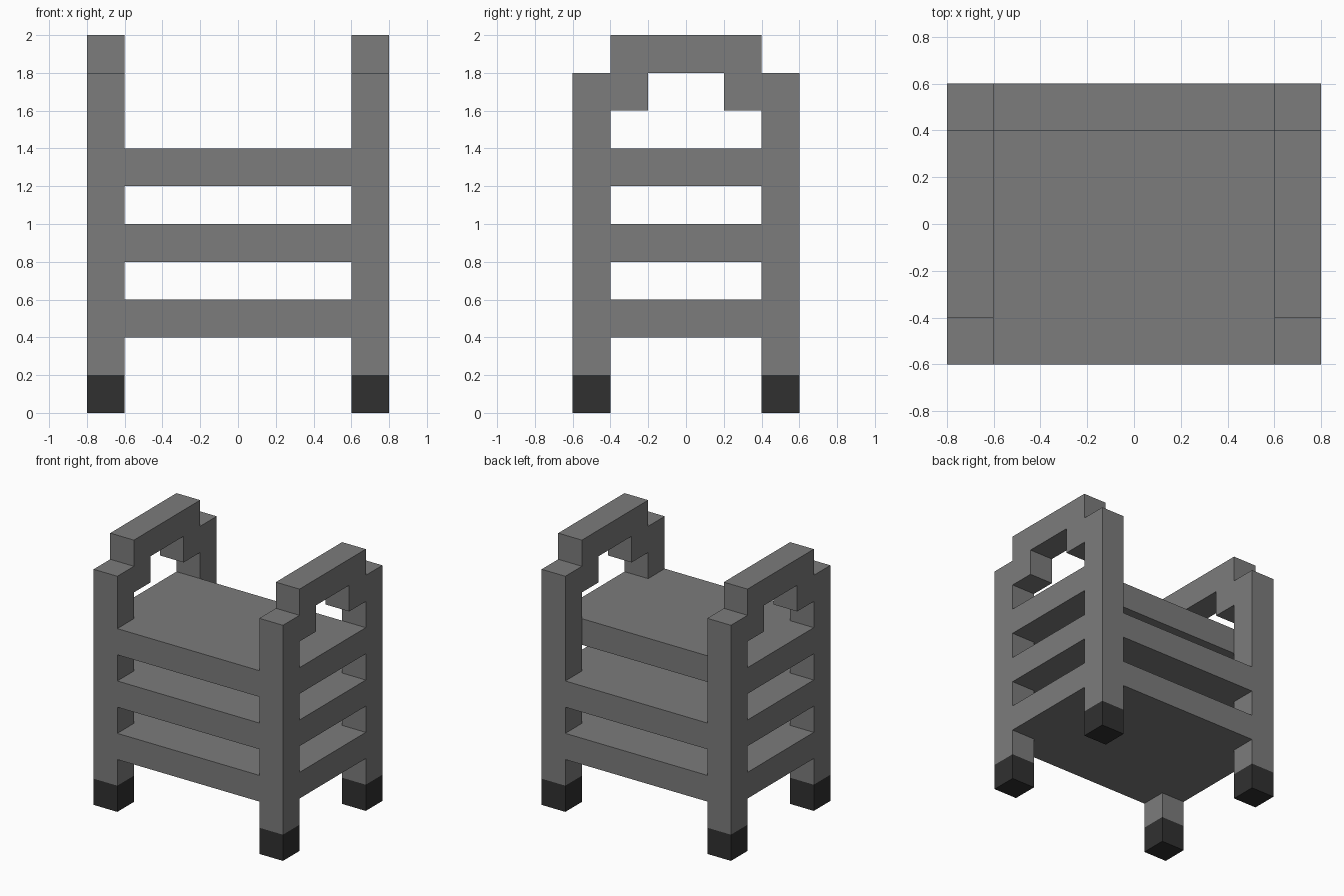
import bpy
import bmesh
from mathutils import Vector

if "Cube" in bpy.data.objects:
    bpy.data.objects.remove(bpy.data.objects["Cube"], do_unlink=True)

W, D, T = 0.8, 0.6, 0.2   # half width, half depth, beam thickness


def material(name, value):
    mat = bpy.data.materials.new(name)
    mat.use_nodes = True
    colour = (value, value, value, 1)
    mat.diffuse_color = colour
    mat.node_tree.nodes["Principled BSDF"].inputs["Base Color"].default_value = colour
    return mat


def prism(name, outline, direction, mat):
    """Extrude a closed flat outline along a direction."""
    bm = bmesh.new()
    base = bm.faces.new([bm.verts.new(p) for p in outline])
    ext = bmesh.ops.extrude_face_region(bm, geom=[base], use_keep_orig=True)
    verts = [g for g in ext["geom"] if isinstance(g, bmesh.types.BMVert)]
    bmesh.ops.translate(bm, vec=Vector(direction), verts=verts)
    bmesh.ops.recalc_face_normals(bm, faces=bm.faces)
    mesh = bpy.data.meshes.new(name)
    bm.to_mesh(mesh)
    bm.free()
    mesh.materials.append(mat)
    obj = bpy.data.objects.new(name, mesh)
    bpy.context.collection.objects.link(obj)
    return obj


grey = material("grey frame", 0.2)
black = material("black feet", 0.03)

# Corner posts and their feet
for sx, side in ((-1, "right"), (1, "left")):
    for sy, end in ((-1, "front"), (1, "back")):
        x0, x1 = sx * (W - T), sx * W
        y0, y1 = sy * (D - T), sy * D
        square = [(x0, y0), (x1, y0), (x1, y1), (x0, y1)]
        prism(f"{end}_{side}_foot", [(x, y, 0) for x, y in square], (0, 0, T), black)
        prism(f"{end}_{side}_post", [(x, y, T) for x, y in square], (0, 0, 1.6), grey)

# Shelves notched around the posts; the top one stops short at the back
w, d = W - T, D - T
for name, z, back in (("lower_shelf", 0.4, D), ("middle_shelf", 0.8, D), ("top_shelf", 1.2, d)):
    outline = [(-w, -D), (w, -D), (w, -d), (W, -d), (W, d)]
    if back > d:
        outline += [(w, d), (w, back), (-w, back), (-w, d)]
    outline += [(-W, d), (-W, -d), (-w, -d)]
    prism(name, [(x, y, z) for x, y in outline], (0, 0, T), grey)

# Stepped arch handles joining the posts on each side
arch = [(-d, 1.6), (-T, 1.6), (-T, 1.8), (T, 1.8), (T, 1.6), (d, 1.6), (d, 2), (-d, 2)]
for sx, side in ((-1, "right"), (1, "left")):
    prism(f"{side}_handle", [(sx * w, y, z) for y, z in arch], (sx * T, 0, 0), grey)
